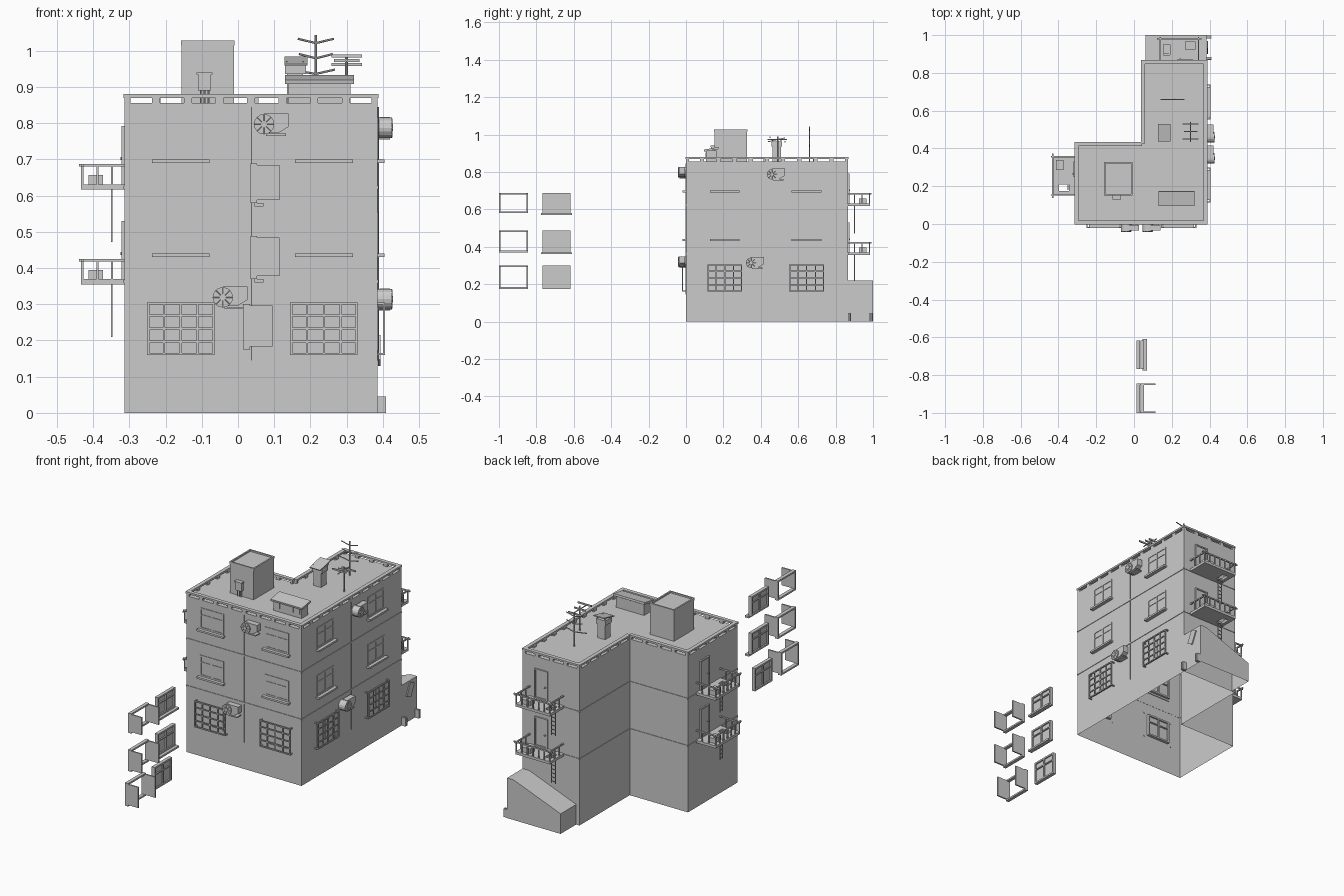
import bpy, bmesh, math
from mathutils import Matrix, Vector

if "Cube" in bpy.data.objects:
    bpy.data.objects.remove(bpy.data.objects["Cube"])


class Part:
    """One mesh object built in a wall frame: u along wall, -y outward, z up."""
    def __init__(self, name, origin=(0, 0, 0), angle=0):
        self.name, self.bm = name, bmesh.new()
        self.m = Matrix.Translation(origin) @ Matrix.Rotation(math.radians(angle), 4, 'Z')

    def box(self, u0, u1, y0, y1, z0, z1, tilt=None):
        c = Vector(((u0 + u1) / 2, (y0 + y1) / 2, (z0 + z1) / 2))
        mat = Matrix.Translation(c)
        if tilt:
            mat = mat @ Matrix.Rotation(math.radians(tilt[1]), 4, tilt[0])
        bmesh.ops.create_cube(self.bm, size=1, matrix=mat @ Matrix.Diagonal((u1 - u0, y1 - y0, z1 - z0, 1)))

    def rod(self, a, b, r=.003, n=8):
        a, b = Vector(a), Vector(b)
        rot = (b - a).to_track_quat('Z', 'Y').to_matrix().to_4x4()
        bmesh.ops.create_cone(self.bm, cap_ends=True, segments=n, radius1=r, radius2=r,
                              depth=(b - a).length, matrix=Matrix.Translation((a + b) / 2) @ rot)

    def prism(self, pts, offset, open_base=False):
        f = self.bm.faces.new([self.bm.verts.new(p) for p in pts])
        r = bmesh.ops.extrude_face_region(self.bm, geom=[f])
        vs = [v for v in r['geom'] if isinstance(v, bmesh.types.BMVert)]
        bmesh.ops.translate(self.bm, verts=vs, vec=offset)
        if open_base and f.is_valid:
            bmesh.ops.delete(self.bm, geom=[f], context='FACES_ONLY')

    def frame(self, u0, u1, y0, y1, z0, z1, t):
        self.box(u0, u0 + t, y0, y1, z0, z1)
        self.box(u1 - t, u1, y0, y1, z0, z1)
        self.box(u0 + t, u1 - t, y0, y1, z0, z0 + t)
        self.box(u0 + t, u1 - t, y0, y1, z1 - t, z1)

    def done(self):
        self.bm.transform(self.m)
        bmesh.ops.recalc_face_normals(self.bm, faces=self.bm.faces)
        me = bpy.data.meshes.new(self.name)
        self.bm.to_mesh(me)
        self.bm.free()
        ob = bpy.data.objects.new(self.name, me)
        bpy.context.collection.objects.link(ob)
        return ob


# L-shaped shell, open underneath, with roof deck
ROOF, TOP = .856, .88
plan = [(-.313, 0), (.385, 0), (.385, .865), (.04, .865), (.04, .43), (-.313, .43)]
p = Part("building_shell")
p.prism([(x, y, 0) for x, y in plan], (0, 0, ROOF), True)
# every face touching only the ground is removed so the shell stays open
bmesh.ops.delete(p.bm, geom=[f for f in p.bm.faces if all(v.co.z < .001 for v in f.verts)], context='FACES_ONLY')
p.done()

# slotted parapet and floor bands along every edge
for i, (x, y) in enumerate(plan):
    q = Vector(plan[(i + 1) % 6]) - Vector((x, y))
    L, ang = q.length, math.degrees(math.atan2(q.y, q.x))
    p = Part("parapet", (x, y, 0), ang)
    p.box(-.003, L + .003, -.003, .018, .870, TOP)
    n = max(1, round(L / .087))
    for k in range(n + 1):
        c = k * L / n
        p.box(max(0, c - .011), min(L, c + .011), 0, .016, ROOF, .870)
    p.done()
    p = Part("floor_bands", (x, y, 0), ang)
    for z in (.363, .622):
        p.box(0, L, -.003, .001, z - .004, z + .004)
    p.done()


def window(origin, ang, u0, u1, z0, z1, sill=True, opened=False, name="window"):
    p = Part(name, origin, ang)
    p.frame(u0, u1, -.003, .016, z0, z1, .009)
    m = (u0 + u1) / 2
    if opened:
        for u in (u0, u1 - .008):
            p.frame_leaf = p.box(u, u + .008, -.065, -.003, z0 + .008, z1 - .004)
    else:
        p.box(u0 + .009, u1 - .009, .004, .008, z0 + .009, z1 - .009)
        zt = z0 + (z1 - z0) * .66
        p.box(m - .004, m + .004, -.003, .014, z0, z1)
        p.box(u0, u1, -.003, .014, zt - .003, zt + .003)
    if sill:
        p.box(u0 - .008, u1 + .008, -.02, .004, z0 - .01, z0)
    p.done()


def grille(origin, ang, u0, u1, z0=.16, z1=.305):
    p = Part("window_grille", origin, ang)
    p.frame(u0, u1, -.021, -.015, z0, z1, .006)
    for k in (1, 2, 3):
        u, z = u0 + (u1 - u0) * k / 4, z0 + (z1 - z0) * k / 4
        p.box(u - .003, u + .003, -.02, -.016, z0, z1)
        p.box(u0, u1, -.02, -.016, z - .003, z + .003)
    for u in (u0, u1 - .006):
        for z in (z0, z1 - .006):
            p.box(u, u + .006, -.018, .002, z, z + .006)
    p.done()


def air_conditioner(origin, ang, u, z):
    p = Part("air_conditioner", origin, ang)
    out = [(.03, .008), (.07, .008), (.098, .025), (.098, .062), (.03, .062)]
    p.prism([(u + a, -.005, z + b) for a, b in out], (0, -.03, 0))
    p.rod((u + .03, 0, z + .032), (u + .03, -.04, z + .032), .028, 16)
    p.rod((u + .03, -.04, z + .032), (u + .03, -.043, z + .032), .009, 10)
    for k in range(4):
        a = k * math.pi / 4
        d = Vector((math.cos(a), 0, math.sin(a))) * .026
        c = Vector((u + .03, -.041, z + .032))
        p.rod(c - d, c + d, .0012, 4)
    p.box(u + .035, u + .09, -.035, 0, z, z + .006)
    p.done()


FRONT, RIGHT = ((0, 0, 0), 0), ((.385, 0, 0), 90)
BACK, LEFT = ((0, .865, 0), 180), ((-.313, 0, 0), 270)

# front and right facades: two upper floors of windows, barred ground floor
for wall, cols in ((FRONT, (-.158, .237)), (RIGHT, (.207, .645))):
    for c in cols:
        window(*wall, c - .072, c + .072, .70, .815)
        window(*wall, c - .072, c + .072, .44, .555)
        window(*wall, c - .07, c + .07, .172, .295, sill=False)
        grille(*wall, c - .093, c + .093)
air_conditioner(*FRONT, .042, .765)
air_conditioner(*FRONT, -.072, .287)
air_conditioner(*RIGHT, .43, .755)
air_conditioner(*RIGHT, .318, .282)
for wall, u in ((FRONT, .037), (RIGHT, .43)):
    p = Part("wall_pipe", *wall)
    p.rod((u, -.002, .145), (u, -.002, .845), .002, 6)
    p.done()


def balcony(wall, u0, u1, z, door_u, hatch):
    d = .12
    p = Part("balcony_floor", *wall)
    h0, h1 = hatch                                  # hatch for the ladder
    p.box(u0, h0, -d, 0, z - .01, z + .004)
    p.box(h1, u1, -d, 0, z - .01, z + .004)
    p.box(h0, h1, -.03, 0, z - .01, z + .004)
    p.box(h0, h1, -d, -.085, z - .01, z + .004)
    p.done()
    p = Part("balcony_railing", *wall)
    zt = z + .06
    p.box(u0 - .012, u1 + .012, -d, -d + .007, zt - .007, zt)
    for u in (u0, u1 - .007):
        p.box(u, u + .007, -d - .006, 0, zt - .007, zt)
        for y in (-.035, -.075):
            p.box(u, u + .006, y - .003, y + .003, z, zt)
    for k in range(7):
        u = u0 + .003 + (u1 - u0 - .006) * k / 6
        p.box(u - .003, u + .003, -d, -d + .006, z, zt)
    p.done()
    p = Part("balcony_crate", *wall)
    p.box(u0 + .02, u0 + .075, -.1, -.06, z + .004, z + .03)
    p.done()
    p = Part("balcony_door", *wall)
    p.frame(door_u - .04, door_u + .04, -.008, .012, z + .004, z + .165, .007)
    p.box(door_u - .034, door_u + .034, -.003, .004, z + .004, z + .16)
    p.rod((door_u + .025, -.003, z + .075), (door_u + .025, -.012, z + .075), .004)
    p.done()
    p = Part("ladder", *wall)
    for u in (h0 + .006, h1 - .006):
        p.box(u - .002, u + .002, -.038, -.034, z - .155, z)
    for k in range(7):
        zz = z - .145 + k * .022
        p.box(h0 + .006, h1 - .006, -.038, -.034, zz - .002, zz + .002)
    p.done()


for z in (.365, .627):
    balcony(LEFT, -.36, -.15, z, -.29, (-.21, -.175))
    balcony(BACK, -.345, -.135, z, -.27, (-.19, -.155))

# sloping stair entrance at the back, open underneath
p = Part("stair_entrance", (0, .865, 0))
p.prism([(.06, .135, 0), (.385, .135, 0), (.385, .135, .22), (.345, .135, .22), (.06, .135, .11)], (0, -.135, 0))
bmesh.ops.delete(p.bm, geom=[f for f in p.bm.faces if all(v.co.z < .001 for v in f.verts)], context='FACES_ONLY')
p.done()
p = Part("entrance_posts", *RIGHT)
for u in (.867, .982):
    p.box(u, u + .006, -.024, 0, 0, .045)
    p.box(u + .01, u + .016, -.024, 0, 0, .045)
p.done()
p = Part("entrance_board", *RIGHT)
p.box(.915, .955, -.008, -.002, .135, .21, ('Y', 25))
p.done()

# roof access block with rim, and the meter box on its front
p = Part("roof_block")
p.box(-.156, -.011, .152, .327, ROOF, 1.02)
p.frame_rim = [p.box(*b) for b in (
    (-.158, -.009, .15, .158, 1.015, 1.028), (-.158, -.009, .321, .329, 1.015, 1.028),
    (-.158, -.150, .158, .321, 1.015, 1.028), (-.017, -.009, .158, .321, 1.015, 1.028))]
p.done()
p = Part("meter_box")
p.box(-.110, -.074, .134, .152, .89, .937)
p.box(-.114, -.070, .130, .152, .934, .940)
for k in range(3):
    p.rod((-.103 + k * .011, .144, ROOF), (-.103 + k * .011, .144, .89), .003, 6)
p.done()

# low vent hut with pitched slab
p = Part("vent_hut")
p.box(.14, .31, .108, .163, ROOF, .915)
p.box(.13, .32, .096, .174, .915, .926, ('X', 10))
for k in range(4):
    p.box(.15 + k * .04, .18 + k * .04, .104, .109, .875, .905)
p.done()

# chimney with tilted cap
p = Part("chimney")
p.box(.135, .18, .462, .508, ROOF, .94)
p.box(.13, .188, .457, .513, .935, .962)
for u in (.135, .18):
    for y in (.462, .508):
        p.box(u - .002, u + .002, y - .002, y + .002, .96, .97)
p.box(.128, .192, .437, .53, .969, .974, ('X', 13))
p.done()

# two aerials
p = Part("tall_aerial")
p.rod((.215, .66, ROOF), (.215, .66, 1.043), .0035)
for z, a, b in ((.94, .14, .268), (.983, .168, .262), (1.025, .165, .265)):
    p.rod((a, .66, z + .008), (.215, .66, z - .004), .003, 6)
    p.rod((.215, .66, z - .004), (b, .66, z + .008), .003, 6)
p.done()
p = Part("short_aerial")
p.rod((.3, .49, ROOF), (.3, .49, .99), .004)
p.rod((.3, .435, .973), (.3, .54, .973), .003, 6)
for y, z, h in ((.45, .985, .042), (.49, .973, .035), (.53, .962, .042)):
    p.box(.3 - h, .3 + h, y - .003, y + .003, z - .004, z + .004)
p.done()

# spare windows standing apart in front: closed ones and opened ones
for z0, z1, x, sill in ((.58, .688, .05, True), (.37, .488, .05, True), (.175, .30, .03, False)):
    window((x, 0, 0), 90, -.768, -.618, z0, z1, sill, name="spare_window_closed")
    window((x, 0, 0), 90, -1, -.845, z0, z1, False, True, "spare_window_open")
